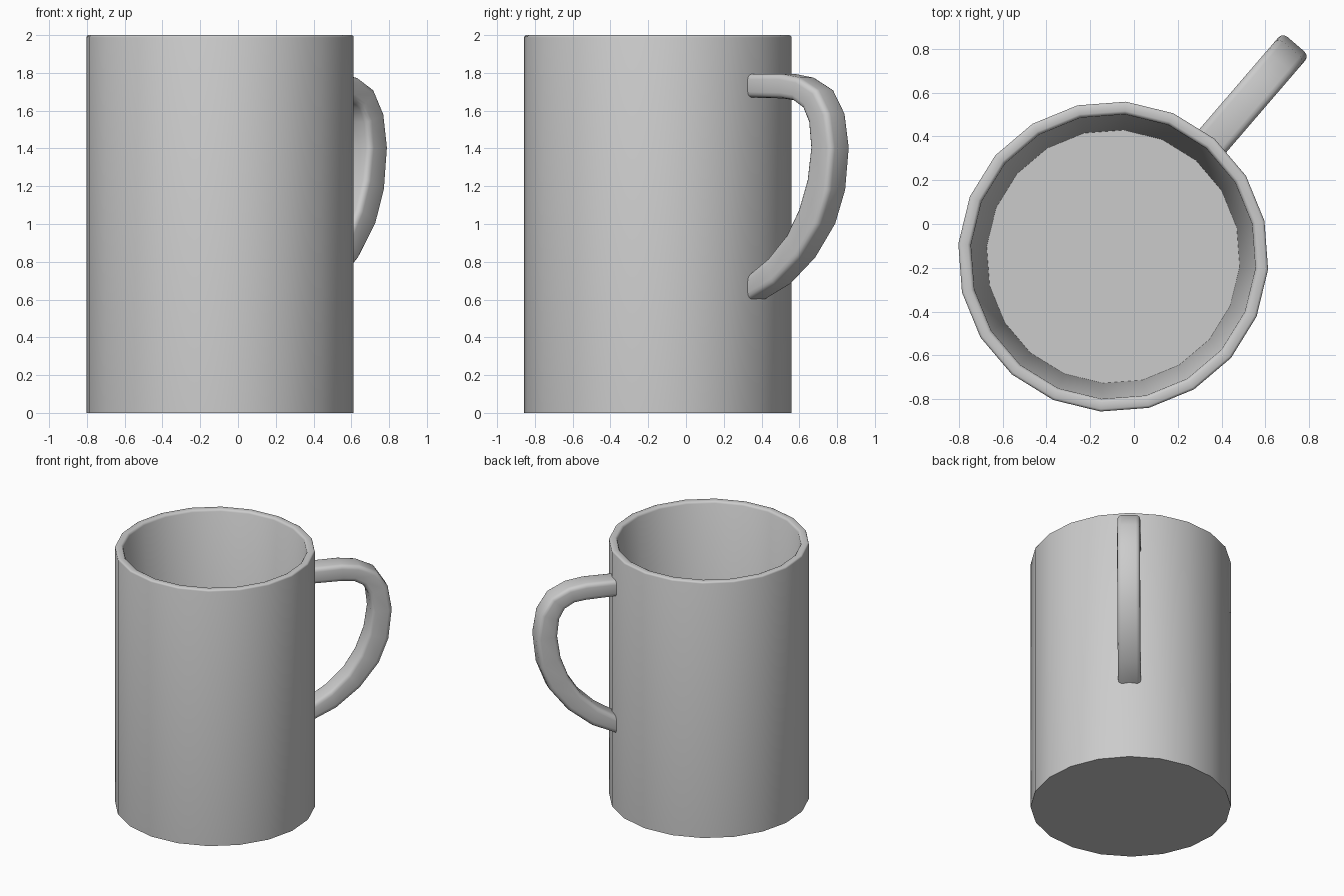
import bpy, bmesh, math
from mathutils import Vector

if "Cube" in bpy.data.objects:
    bpy.data.objects.remove(bpy.data.objects["Cube"])

CENTER = Vector((-0.095, -0.149, 0))
ANGLE = math.radians(49.3)   # direction the handle points in
SIDES = 20


def make_object(name, bm):
    bmesh.ops.recalc_face_normals(bm, faces=bm.faces)
    mesh = bpy.data.meshes.new(name)
    bm.to_mesh(mesh)
    bm.free()
    obj = bpy.data.objects.new(name, mesh)
    obj.location = CENTER
    obj.rotation_euler.z = ANGLE
    bpy.context.collection.objects.link(obj)
    return obj


def skin(name, rings):
    # bridge a list of point rings and cap both ends
    bm = bmesh.new()
    loops = [[bm.verts.new(p) for p in ring] for ring in rings]
    for a, b in zip(loops, loops[1:]):
        n = len(a)
        for i in range(n):
            j = (i + 1) % n
            bm.faces.new((a[i], a[j], b[j], b[i]))
    bm.faces.new(loops[0])
    bm.faces.new(loops[-1])
    return make_object(name, bm)


def smooth(obj, degrees):
    bpy.ops.object.select_all(action='DESELECT')
    obj.select_set(True)
    bpy.context.view_layer.objects.active = obj
    bpy.ops.object.shade_smooth_by_angle(angle=math.radians(degrees))


# cup body: outer wall, rounded rim, tapered inside, floor (radius, height)
profile = [(0.71, 0), (0.71, 1.988), (0.707, 1.996), (0.699, 2.0),
           (0.667, 2.0), (0.659, 1.996), (0.652, 1.985), (0.58, 0.1)]
turn = [2 * math.pi * i / SIDES for i in range(SIDES)]
cup = skin("cup_body", [[(r * math.cos(t), r * math.sin(t), z) for t in turn]
                        for r, z in profile])
smooth(cup, 50)

# handle: outer and inner edge of each station (distance out, height)
stations = [((0.655, 1.795), (0.655, 1.67)), ((0.91, 1.795), (0.92, 1.665)),
            ((1.04, 1.775), (1.00, 1.655)), ((1.17, 1.71), (1.07, 1.615)),
            ((1.25, 1.585), (1.11, 1.54)), ((1.28, 1.405), (1.125, 1.405)),
            ((1.255, 1.18), (1.10, 1.235)), ((1.185, 1.0), (1.04, 1.075)),
            ((1.045, 0.82), (0.955, 0.94)), ((0.87, 0.68), (0.83, 0.82)),
            ((0.655, 0.58), (0.655, 0.71))]
W = 0.081
handle = skin("handle", [[(o[0], -W, o[1]), (o[0], W, o[1]),
                          (i[0], W, i[1]), (i[0], -W, i[1])]
                         for o, i in stations])
smooth(handle, 180)
bevel = handle.modifiers.new("rounded_edges", 'BEVEL')
bevel.width = 0.03
bevel.segments = 3
bevel.limit_method = 'ANGLE'
bevel.angle_limit = math.radians(50)
